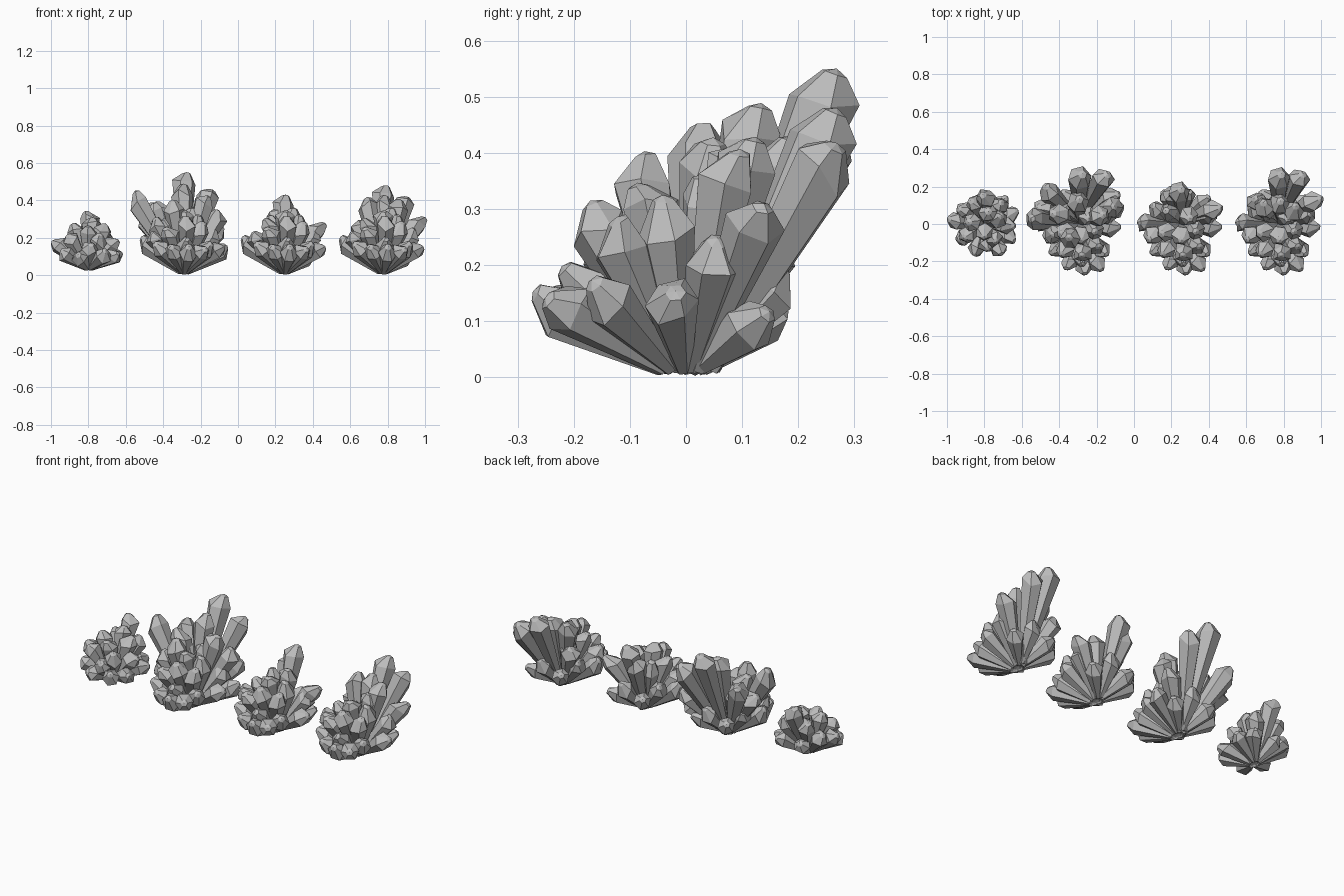
import bpy
import bmesh
import math
import random
from mathutils import Vector

default_cube = bpy.data.objects.get("Cube")
if default_cube:
    bpy.data.objects.remove(default_cube, do_unlink=True)

SIDES = 6
CENTIMETRE = 0.01

# One plain grey mineral colour
mineral = bpy.data.materials.new("grey_mineral")
mineral.use_nodes = True
grey = (0.5, 0.5, 0.5, 1)
mineral.diffuse_color = grey
mineral.node_tree.nodes["Principled BSDF"].inputs["Base Color"].default_value = grey


def add_ring(bm, centre, side, up, axis, radius, phase, rng, jitter):
    """Add a six sided loop around the crystal axis, with uneven corners."""
    ring = []
    for i in range(SIDES):
        angle = phase + math.tau * i / SIDES
        offset = side * math.cos(angle) + up * math.sin(angle)
        slip = axis * radius * rng.uniform(-jitter, jitter)
        ring.append(bm.verts.new(centre + offset * radius + slip))
    return ring


def bridge(bm, lower, upper):
    """Join two loops with a band of faces."""
    for i in range(SIDES):
        j = (i + 1) % SIDES
        bm.faces.new((lower[i], lower[j], upper[j], upper[i]))


def add_crystal(bm, root, tip, rng):
    """Add a prism that widens to its shoulder and ends in a blunt point."""
    axis = tip - root
    length = axis.length
    axis.normalize()
    side = axis.orthogonal().normalized()
    up = axis.cross(side)
    radius = 0.038 + 0.045 * length
    phase = rng.uniform(0, math.tau)
    shoulder = tip - axis * radius * rng.uniform(0.8, 1.1)
    lean = (side * rng.uniform(-1, 1) + up * rng.uniform(-1, 1)) * radius * 0.3

    foot_ring = add_ring(bm, root, side, up, axis, radius * 0.3, phase, rng, 0)
    shoulder_ring = add_ring(bm, shoulder, side, up, axis, radius, phase, rng, 0.35)
    crown_ring = add_ring(bm, tip + lean - axis * radius * 0.15, side, up, axis,
                          radius * 0.38, phase, rng, 0.1)
    bridge(bm, foot_ring, shoulder_ring)
    bridge(bm, shoulder_ring, crown_ring)
    bm.faces.new(list(reversed(foot_ring)))
    peak = bm.verts.new(tip + lean)
    for i in range(SIDES):
        bm.faces.new((crown_ring[i], crown_ring[(i + 1) % SIDES], peak))


def build_cluster(name, location, tips, seed):
    """Grow one crystal towards each tip from a shared, narrow root."""
    rng = random.Random(seed)
    bm = bmesh.new()
    for spot in tips:
        tip = Vector(spot) * CENTIMETRE
        root = Vector((tip.x * 0.07, tip.y * 0.16, 0.016))
        add_crystal(bm, root, tip, rng)
    bmesh.ops.recalc_face_normals(bm, faces=bm.faces)
    mesh = bpy.data.meshes.new(name)
    bm.to_mesh(mesh)
    bm.free()
    mesh.materials.append(mineral)
    cluster = bpy.data.objects.new(name, mesh)
    cluster.location = location
    bpy.context.collection.objects.link(cluster)
    return cluster


# Crystal tips, in centimetres from the root: the shared lower growth
shared_growth = [
    (-6, -25, 15), (3, -28, 14), (11, -25, 15), (1, -22, 20),
    (-15, -17, 17), (15, -17, 17), (-24, 1, 19), (21, -3, 16),
    (-18, -7, 23), (18, 6, 24), (-16, 9, 20), (15, 15, 12),
    (-9, -16, 26), (2, -18, 31), (10, -14, 28),
    (-9, -5, 31), (10, -4, 32), (0, -7, 35), (5, 5, 36),
    (-8, 8, 32), (-9, 18, 14), (4, 19, 19),
]

# Taller growth that sets each cluster apart
medium_growth = [(-1, 19, 43), (-5, 18, 36), (20, 9, 29)]
tall_growth = [
    (0, 27, 48), (12, 27, 42), (21, 14, 32), (-9, 10, 42),
    (9, 8, 41), (-14, 14, 29), (0, 12, 43),
]
grand_growth = [
    (0, 27, 55), (14, 27, 46), (-28, 3, 44), (-19, 19, 39), (-6, -9, 40),
    (12, 5, 43), (-1, 13, 49), (20, 10, 34), (-13, 6, 40), (24, 9, 15),
    (20, 17, 26), (-22, 10, 31), (-17, -6, 30),
]

# The small cluster has its own rounder growth
small_growth = [
    (-6, -17, 9), (10, -17, 10), (-15, -9, 11), (17, -8, 10),
    (-19, 2, 17), (18, 6, 11), (-14, 9, 17), (15, -1, 18), (-11, -7, 20),
    (1, -14, 15), (7, -10, 20), (0, -5, 25), (-8, 1, 26), (9, 3, 26),
    (1, 16, 32), (10, 12, 23), (-6, 13, 24), (2, 7, 29), (12, 14, 12),
    (-4, 15, 12),
]

build_cluster("small_crystal_cluster", (-0.8, 0, 0.02), small_growth, 3)
build_cluster("grand_crystal_cluster", (-0.29, 0, 0), shared_growth + grand_growth, 7)
build_cluster("medium_crystal_cluster", (0.25, 0, 0), shared_growth + medium_growth, 7)
build_cluster("tall_crystal_cluster", (0.775, 0, 0), shared_growth + tall_growth, 7)
